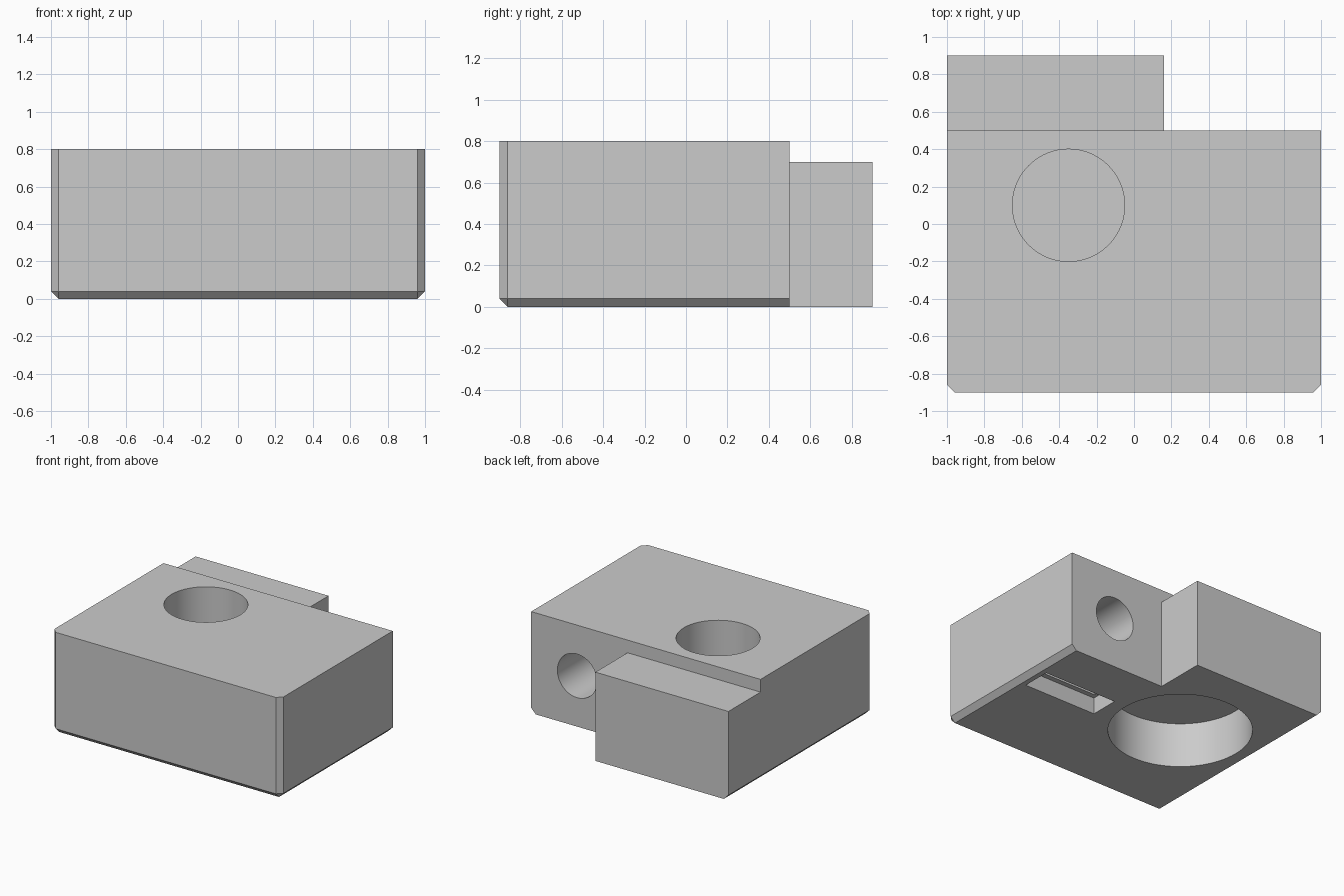
import bpy
import bmesh
import math
from mathutils import Vector

default = bpy.data.objects.get("Cube")
if default:
    bpy.data.objects.remove(default, do_unlink=True)

grey = bpy.data.materials.new("light_grey")
grey.use_nodes = True
colour = (0.6, 0.6, 0.6, 1)
grey.diffuse_color = colour
grey.node_tree.nodes["Principled BSDF"].inputs["Base Color"].default_value = colour


def make_object(name, bm):
    mesh = bpy.data.meshes.new(name)
    bm.to_mesh(mesh)
    bm.free()
    mesh.materials.append(grey)
    obj = bpy.data.objects.new(name, mesh)
    bpy.context.collection.objects.link(obj)
    return obj


def box_mesh(low, high):
    bm = bmesh.new()
    bmesh.ops.create_cube(bm, size=1)
    low, high = Vector(low), Vector(high)
    bmesh.ops.scale(bm, vec=high - low, verts=bm.verts)
    bmesh.ops.translate(bm, vec=(low + high) / 2, verts=bm.verts)
    return bm


def box(name, low, high):
    return make_object(name, box_mesh(low, high))


def cylinder(name, radius, start, end):
    start, end = Vector(start), Vector(end)
    axis = end - start
    bm = bmesh.new()
    bmesh.ops.create_cone(bm, cap_ends=True, segments=96, radius1=radius,
                          radius2=radius, depth=axis.length)
    bm.transform(axis.to_track_quat("Z", "Y").to_matrix().to_4x4())
    bmesh.ops.translate(bm, vec=(start + end) / 2, verts=bm.verts)
    return make_object(name, bm)


# Solid block with chamfered front corners and front and side lower edges
bm = box_mesh((-1, -0.9, 0), (1, 0.9, 0.8))
chamfered = []
for edge in bm.edges:
    mid = (edge.verts[0].co + edge.verts[1].co) / 2
    on_front, on_side, on_base = mid.y < -0.8, abs(mid.x) > 0.9, mid.z < 0.1
    if on_front and on_side or on_base and (on_front or on_side):
        chamfered.append(edge)
bmesh.ops.bevel(bm, geom=chamfered, offset=0.04, segments=1, affect="EDGES")
block = make_object("mounting_block", bm)

hole_x, hole_y = -0.35, 0.1
bolt_x, bolt_z = 0.6, 0.4
cutters = [
    # Space beside and above the rear tab
    box("rear_corner_cutter", (0.16, 0.5, -1), (2, 2, 2)),
    box("tab_top_cutter", (-2, 0.5, 0.7), (2, 2, 2)),
    # Vertical bore and wide recess, separated by a thin web
    cylinder("top_bore_cutter", 0.3, (hole_x, hole_y, 0.37), (hole_x, hole_y, 1)),
    cylinder("base_recess_cutter", 0.52, (hole_x, hole_y, -0.2), (hole_x, hole_y, 0.355)),
    # Rear bolt hole and stepped nut slot
    cylinder("bolt_hole_cutter", 0.172, (bolt_x, -0.5, bolt_z), (bolt_x, 1, bolt_z)),
    box("slot_mouth_cutter", (0.28, -0.115, -0.2), (0.92, 0.115, 0.13)),
    box("nut_slot_cutter", (0.31, -0.075, -0.1), (0.89, 0.075, 0.66)),
]

bpy.context.view_layer.objects.active = block
for cutter in cutters:
    cutter.hide_render = True
    cut = block.modifiers.new(cutter.name, "BOOLEAN")
    cut.operation = "DIFFERENCE"
    cut.solver = "EXACT"
    cut.object = cutter
    bpy.ops.object.modifier_apply(modifier=cut.name)
    bpy.data.objects.remove(cutter, do_unlink=True)

# Smooth bores with crisp edges
bpy.ops.object.select_all(action="DESELECT")
block.select_set(True)
bpy.ops.object.shade_smooth_by_angle(angle=math.radians(30))
